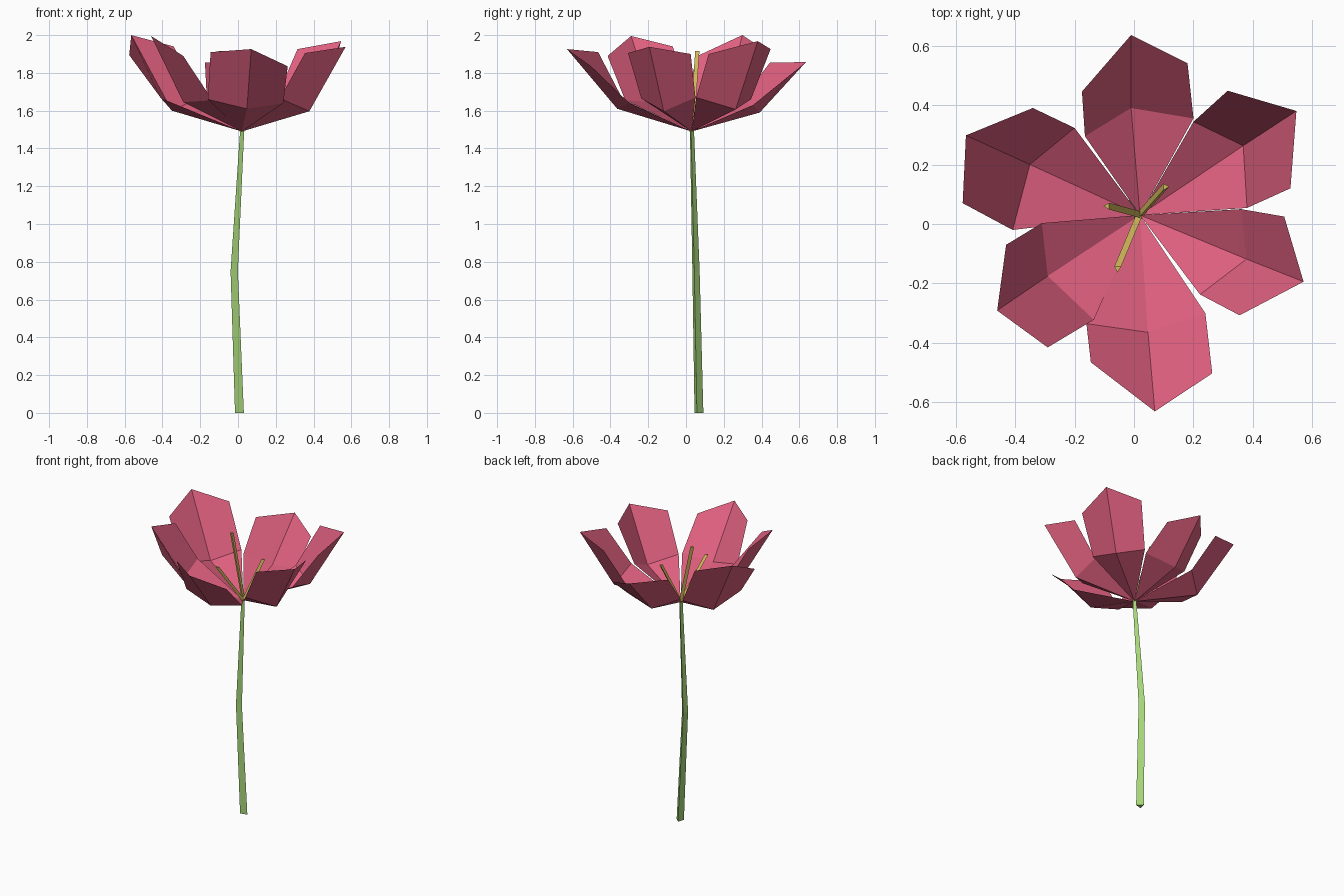
import bpy, math
from mathutils import Vector


def material(name, rgb):
    m = bpy.data.materials.new(name)
    m.diffuse_color = (*rgb, 1)
    return m


PINK = material("petal pink", (0.73, 0.115, 0.21))
GREEN = material("stem green", (0.38, 0.66, 0.19))
GOLD = material("stamen gold", (0.66, 0.49, 0.11))


def add_mesh(name, verts, faces, mat):
    me = bpy.data.meshes.new(name)
    me.from_pydata(verts, [], faces)
    me.materials.append(mat)
    ob = bpy.data.objects.new(name, me)
    bpy.context.collection.objects.link(ob)
    return ob


def three_sided_tube(name, path, radii, turn, mat):
    """Horizontal triangle rings joined along a path, closed at both ends."""
    verts, faces = [], []
    for p, r in zip(path, radii):
        for k in range(3):
            a = math.radians(turn + 120 * k)
            verts.append(Vector(p) + Vector((r * math.cos(a), r * math.sin(a), 0)))
    for i in range(len(path) - 1):
        for k in range(3):
            a, b = 3 * i + k, 3 * i + (k + 1) % 3
            faces.append((a, b, b + 3, a + 3))
    n = len(verts)
    faces += [(2, 1, 0), (n - 3, n - 2, n - 1)]
    return add_mesh(name, verts, faces, mat)


BASE = (0.02, 0.03, 1.49)

# stem: slightly bent, tapering upwards
three_sided_tube("stem", [(0.004, 0.065, 0), (-0.023, 0.05, 0.75), BASE],
                 [0.028, 0.023, 0.013], 105, GREEN)

# stamens: three thin rods leaning out of the cup
for i, (tip, turn) in enumerate([((-0.09, 0.06, 1.915), 60),
                                 ((0.105, 0.125, 1.76), 0),
                                 ((-0.055, -0.15, 1.77), 30)]):
    three_sided_tube(f"stamen_{i + 1}", [BASE, tip], [0.013, 0.013], turn, GOLD)

# petals: folded at a middle row, then a rim row (edge, crease, edge)
PETALS = {
    "back": [(-0.165, 0.295, 1.66), (-0.01, 0.39, 1.59), (0.20, 0.355, 1.63),
             (-0.175, 0.445, 1.855), (-0.01, 0.635, 1.857), (0.18, 0.54, 1.78)],
    "back_right": [(0.20, 0.344, 1.66), (0.367, 0.263, 1.607), (0.38, 0.054, 1.67),
                   (0.315, 0.448, 1.926), (0.546, 0.38, 1.968), (0.526, 0.12, 1.90)],
    "front_right": [(0.36, 0.05, 1.67), (0.378, -0.118, 1.597), (0.222, -0.237, 1.665),
                    (0.505, 0.025, 1.90), (0.57, -0.194, 1.938), (0.355, -0.307, 1.905)],
    "front": [(0.24, -0.30, 1.64), (0.047, -0.364, 1.61), (-0.16, -0.335, 1.66),
              (0.263, -0.502, 1.835), (0.07, -0.63, 1.926), (-0.145, -0.465, 1.91)],
    "front_left": [(-0.135, -0.322, 1.655), (-0.29, -0.175, 1.645), (-0.31, 0.003, 1.70),
                   (-0.29, -0.415, 1.89), (-0.46, -0.291, 1.995), (-0.43, -0.07, 1.94)],
    "back_left": [(-0.408, -0.02, 1.666), (-0.35, 0.20, 1.60), (-0.20, 0.323, 1.67),
                  (-0.576, 0.07, 1.894), (-0.565, 0.298, 2.0), (-0.34, 0.39, 1.94)],
}
PETAL_FACES = [(0, 2, 1), (0, 3, 2), (1, 2, 5, 4), (2, 3, 6, 5)]
for side, points in PETALS.items():
    add_mesh(f"petal_{side}", [BASE] + points, PETAL_FACES, PINK)
